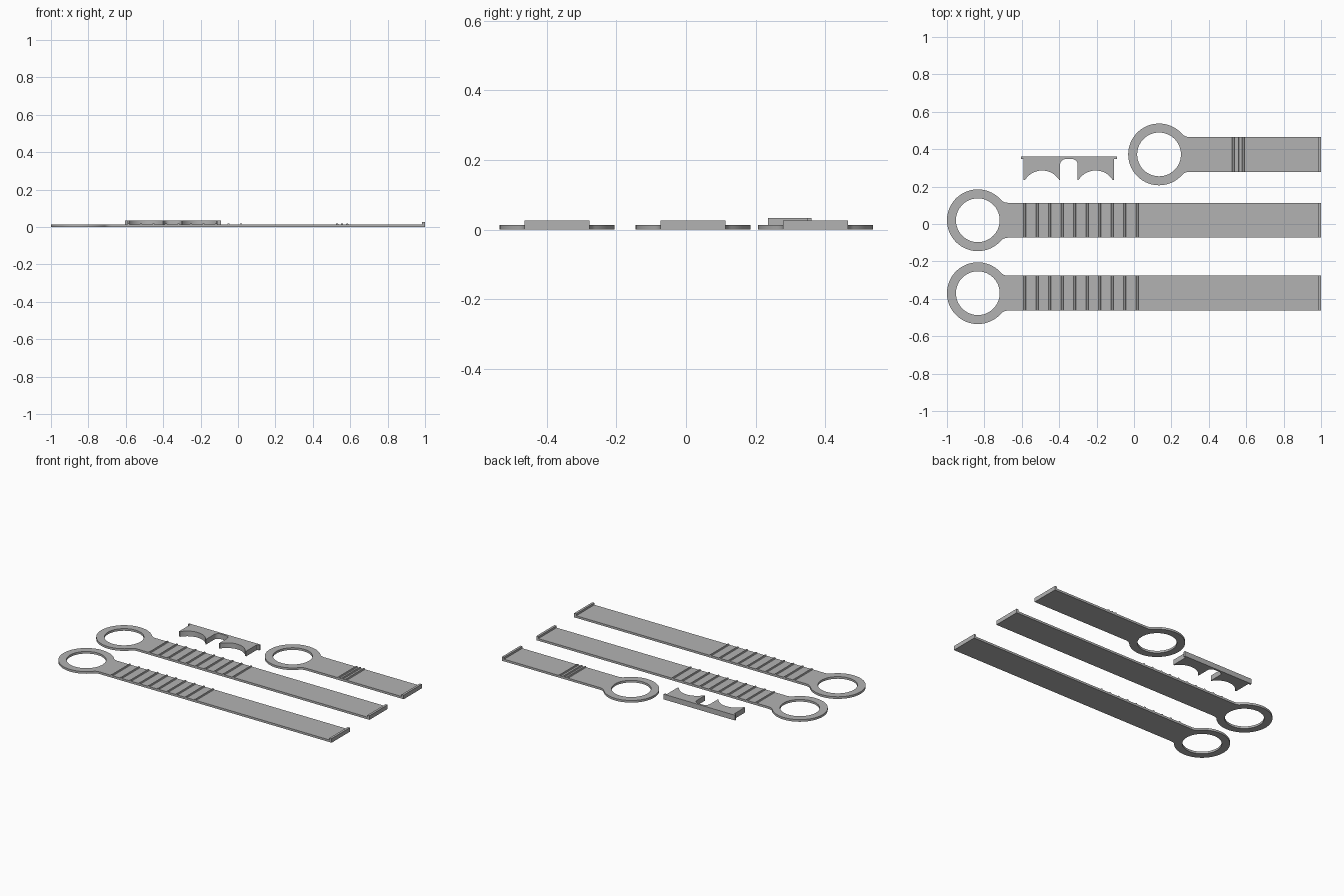
import bpy, bmesh, math

if "Cube" in bpy.data.objects:
    bpy.data.objects.remove(bpy.data.objects["Cube"])

grey = bpy.data.materials.new("plain_grey")
grey.diffuse_color = (0.45, 0.45, 0.45, 1)
grey.use_nodes = True
grey.node_tree.nodes["Principled BSDF"].inputs["Base Color"].default_value = grey.diffuse_color

R_OUT, R_IN, HALF_W, FILLET = 0.165, 0.117, 0.0935, 0.05
THICK, LIP_H, END_X = 0.014, 0.027, 1.0


def arc(cx, cy, r, a0, a1, n):
    """Points on an arc, both ends included."""
    return [(cx + r * math.cos(a0 + (a1 - a0) * i / n),
             cy + r * math.sin(a0 + (a1 - a0) * i / n)) for i in range(n + 1)]


def plate(name, loops, height):
    """Extrude a flat outline (with optional holes) up from the ground."""
    bm = bmesh.new()
    for pts in loops:
        vs = [bm.verts.new((x, y, 0)) for x, y in pts]
        for a, b in zip(vs, vs[1:] + vs[:1]):
            bm.edges.new((a, b))
    bmesh.ops.triangle_fill(bm, edges=bm.edges[:], use_beauty=True)
    top = bmesh.ops.extrude_face_region(bm, geom=bm.faces[:], use_keep_orig=True)
    for v in top["geom"]:
        if isinstance(v, bmesh.types.BMVert):
            v.co.z = height
    bmesh.ops.recalc_face_normals(bm, faces=bm.faces[:])
    return finish(name, bm)


def prism_y(name, profile, y0, y1):
    """Extrude an x-z profile across the strap."""
    bm = bmesh.new()
    face = bm.faces.new([bm.verts.new((x, y0, z)) for x, z in profile])
    ext = bmesh.ops.extrude_face_region(bm, geom=[face], use_keep_orig=True)
    for v in ext["geom"]:
        if isinstance(v, bmesh.types.BMVert):
            v.co.y = y1
    bmesh.ops.recalc_face_normals(bm, faces=bm.faces[:])
    return finish(name, bm)


def finish(name, bm):
    me = bpy.data.meshes.new(name)
    bm.to_mesh(me)
    bm.free()
    me.materials.append(grey)
    ob = bpy.data.objects.new(name, me)
    bpy.context.collection.objects.link(ob)
    bpy.ops.object.select_all(action='DESELECT')
    ob.select_set(True)
    bpy.context.view_layer.objects.active = ob
    bpy.ops.object.shade_smooth_by_angle(angle=math.radians(30))
    return ob


def strap(name, cx, cy, ribs):
    # ring head blending into the flat strap through small fillets
    fx = math.sqrt((R_OUT + FILLET) ** 2 - (HALF_W + FILLET) ** 2)
    ang = math.atan2(HALF_W + FILLET, fx)
    upper = arc(fx, HALF_W + FILLET, FILLET, -math.pi / 2, ang - math.pi, 8)
    ring = arc(0, 0, R_OUT, ang, 2 * math.pi - ang, 64)[1:-1]
    lower = [(x, -y) for x, y in reversed(upper)]
    tail = [(END_X - cx, -HALF_W), (END_X - cx, HALF_W)]
    hole = arc(0, 0, R_IN, 0, 2 * math.pi, 64)[:-1]
    move = lambda pts: [(x + cx, y + cy) for x, y in pts]
    plate(name, [move(upper + ring + lower + tail), move(hole)], THICK)
    # raised lip at the end
    y0, y1 = cy - HALF_W, cy + HALF_W
    prism_y(name + "_end_lip", [(END_X - 0.015, THICK), (END_X, THICK),
                                (END_X, LIP_H), (END_X - 0.015, LIP_H)], y0, y1)
    # grip ribs
    for i, x in enumerate(ribs):
        prism_y(f"{name}_rib_{i + 1}",
                [(x - 0.007, THICK - 0.001), (x + 0.007, THICK - 0.001),
                 (x + 0.004, 0.02), (x - 0.004, 0.02)], y0, y1)


long_ribs = [-0.585 + 0.0668 * i for i in range(10)]
strap("front_long_strap", -0.835, -0.37, long_ribs)
strap("middle_long_strap", -0.835, 0.02, long_ribs)
strap("short_strap", 0.134, 0.372, [0.53, 0.556, 0.584])

# clip: back bar with two concave feet and a rounded slot between them
MID, Y_BACK, Y_BAR, Y_FOOT = -0.348, 0.36, 0.347, 0.236
half = [(0.257, Y_BACK), (0.257, Y_BAR), (0.242, Y_BAR), (0.242, Y_FOOT)]
chord, sag = 0.091, 0.05
r = (chord ** 2 + sag ** 2) / (2 * sag)
a = math.asin(chord / r)
half += arc(0.143, Y_FOOT + sag - r, r, math.pi / 2 - a, math.pi / 2 + a, 20)
half += [(0.047, Y_FOOT)]
half += arc(0.017, Y_BAR - 0.03, 0.03, 0, math.pi / 2, 8)
outline = half + [(-x, y) for x, y in reversed(half)]
plate("clip", [[(MID + x, y) for x, y in outline]], 0.034)
